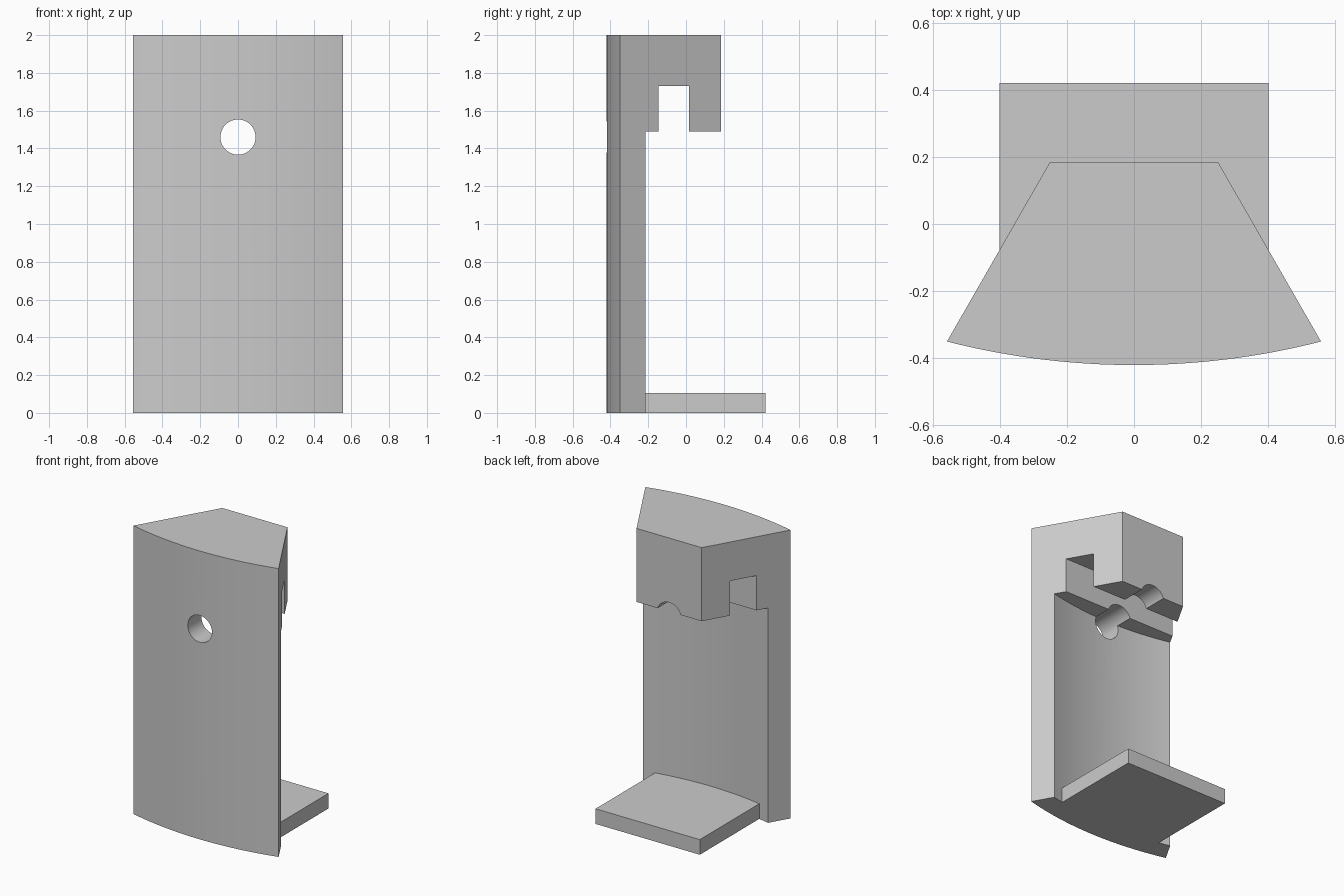
import bpy, bmesh
from math import sqrt, pi
from mathutils import Matrix, Vector

cube = bpy.data.objects.get("Cube")
if cube:
    bpy.data.objects.remove(cube, do_unlink=True)

ARC_Y = 1.83              # shared centre of the front and back curves
R_FRONT, R_BACK = 2.25, 2.10
BLOCK_Z = 1.49            # underside of the head block

grey = bpy.data.materials.new("plain grey")
grey.use_nodes = True
colour = (0.6, 0.6, 0.6, 1)
grey.diffuse_color = colour
grey.node_tree.nodes["Principled BSDF"].inputs["Base Color"].default_value = colour


def arc(radius, half, steps=32):
    """Curve bulging to the front, from -half to +half in x."""
    xs = [half * (2 * i / steps - 1) for i in range(steps + 1)]
    return [(x, ARC_Y - sqrt(radius ** 2 - x * x)) for x in xs]


def finish(name, bm):
    bmesh.ops.recalc_face_normals(bm, faces=bm.faces)
    mesh = bpy.data.meshes.new(name)
    bm.to_mesh(mesh)
    bm.free()
    mesh.materials.append(grey)
    obj = bpy.data.objects.new(name, mesh)
    bpy.context.collection.objects.link(obj)
    return obj


def prism(name, outline, z0, z1):
    bm = bmesh.new()
    face = bm.faces.new([bm.verts.new((x, y, z0)) for x, y in outline])
    top = bmesh.ops.extrude_face_region(bm, geom=[face])["geom"]
    verts = [v for v in top if isinstance(v, bmesh.types.BMVert)]
    bmesh.ops.translate(bm, verts=verts, vec=Vector((0, 0, z1 - z0)))
    return finish(name, bm)


def activate(obj):
    bpy.ops.object.select_all(action="DESELECT")
    obj.select_set(True)
    bpy.context.view_layer.objects.active = obj


def cut(obj, cutter):
    cutter.hide_render = True
    mod = obj.modifiers.new("cut", "BOOLEAN")
    mod.operation, mod.solver, mod.object = "DIFFERENCE", "EXACT", cutter
    activate(obj)
    bpy.ops.object.modifier_apply(modifier=mod.name)
    bpy.data.objects.remove(cutter, do_unlink=True)


# Curved front panel and head block, in one wedge-shaped piece
body = prism("panel_and_head_block",
             arc(R_FRONT, 0.557) + [(0.25, 0.185), (-0.25, 0.185)], 0, 2)

# Space behind the panel, below the head block
cut(body, prism("cavity_cutter", arc(R_BACK, 0.7) + [(0.7, 0.6), (-0.7, 0.6)],
                -0.2, BLOCK_Z))

# Slot across the underside of the head block
cut(body, prism("slot_cutter",
                [(-0.7, -0.145), (0.7, -0.145), (0.7, 0.015), (-0.7, 0.015)],
                1.3, 1.73))

# Round hole through the panel, continuing as a groove under the block
bm = bmesh.new()
bmesh.ops.create_cone(bm, cap_ends=True, segments=64, radius1=0.093,
                      radius2=0.093, depth=2,
                      matrix=Matrix.Translation((0, 0, 1.46)) @ Matrix.Rotation(pi / 2, 4, "X"))
cut(body, finish("hole_cutter", bm))

# Foot plate reaching back from the panel
foot = prism("foot_plate", arc(R_BACK, 0.4) + [(0.4, 0.42), (-0.4, 0.42)], 0, 0.105)

for obj in (body, foot):
    activate(obj)
    bpy.ops.object.shade_smooth_by_angle(angle=pi / 6)
